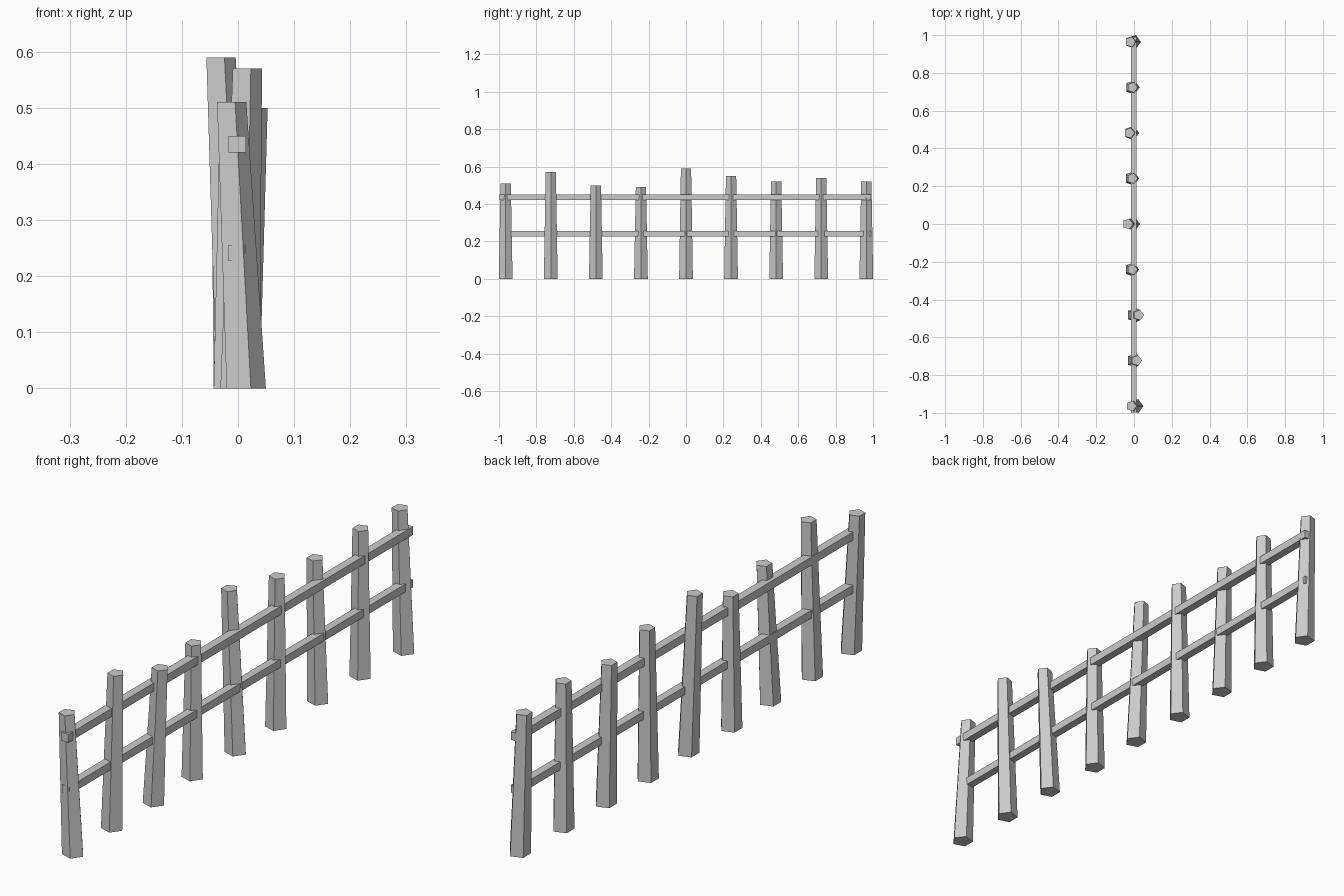
import bpy, bmesh
from math import cos, sin, pi

if "Cube" in bpy.data.objects:
    bpy.data.objects.remove(bpy.data.objects["Cube"])

BASE_R, TOP_R = 0.0387, 0.0288


def make_object(name, rings):
    """Loft a list of closed rings and cap both ends."""
    bm = bmesh.new()
    loops = [[bm.verts.new(p) for p in ring] for ring in rings]
    n = len(loops[0])
    for a, b in zip(loops, loops[1:]):
        for i in range(n):
            j = (i + 1) % n
            bm.faces.new((a[i], a[j], b[j], b[i]))
    bm.faces.new(loops[0][::-1])
    bm.faces.new(loops[-1])
    bmesh.ops.recalc_face_normals(bm, faces=bm.faces[:])
    mesh = bpy.data.meshes.new(name)
    bm.to_mesh(mesh)
    bm.free()
    ob = bpy.data.objects.new(name, mesh)
    bpy.context.collection.objects.link(ob)
    return ob


def pentagon(x, y, z, r):
    return [(x + r * cos(2 * pi * k / 5), y + r * sin(2 * pi * k / 5), z)
            for k in range(5)]


# Leaning, tapered five-sided posts: height, base x, top x
posts = [
    (0.51, 0.011, -0.014),
    (0.57, 0.000, 0.014),
    (0.50, 0.000, 0.024),
    (0.49, -0.012, -0.009),
    (0.59, -0.007, -0.033),
    (0.55, -0.012, -0.009),
    (0.52, -0.012, -0.025),
    (0.54, -0.009, -0.009),
    (0.52, -0.002, -0.019),
]
for i, (h, bx, tx) in enumerate(posts):
    y = (i - 4) * 0.241
    make_object(f"post_{i + 1}", [pentagon(bx, y, 0, BASE_R),
                                  pentagon(tx, y, h, TOP_R)])


# Square rails running through the posts
def rail(name, x0, x1, z0, z1, y0, y1):
    make_object(name, [[(x0, y, z0), (x1, y, z0), (x1, y, z1), (x0, y, z1)]
                       for y in (y0, y1)])


rail("upper_rail", -0.017, 0.014, 0.420, 0.450, -0.997, 0.99)
rail("lower_rail", -0.017, 0.013, 0.227, 0.256, -0.992, 0.99)
